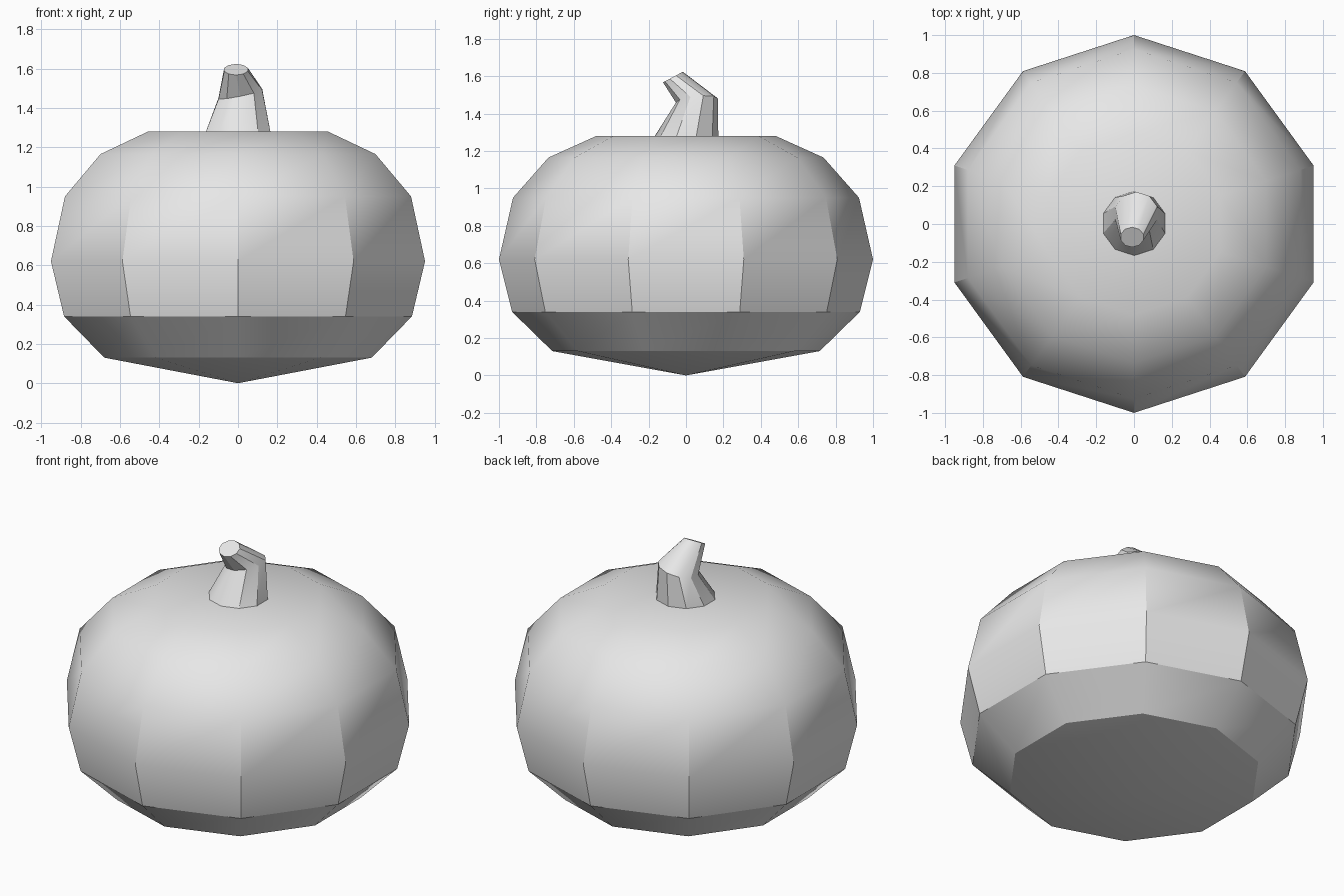
import bpy
import bmesh
from math import cos, sin, pi, radians

cube = bpy.data.objects.get("Cube")
if cube:
    bpy.data.objects.remove(cube, do_unlink=True)

SIDES = 10

grey = bpy.data.materials.new("pale grey")
grey.use_nodes = True
colour = (0.8, 0.8, 0.8, 1)
grey.diffuse_color = colour
grey.node_tree.nodes["Principled BSDF"].inputs["Base Color"].default_value = colour


def ring(bm, centre, rx, ry, slope_x=0, slope_y=0):
    """Ten-sided ring, tilted by raising z along x and y."""
    verts = []
    for i in range(SIDES):
        a = pi / 2 + 2 * pi * i / SIDES
        x, y = rx * cos(a), ry * sin(a)
        z = centre[2] + slope_x * x + slope_y * y
        verts.append(bm.verts.new((centre[0] + x, centre[1] + y, z)))
    return verts


def bridge(bm, low, high):
    for i in range(SIDES):
        j = (i + 1) % SIDES
        bm.faces.new((low[i], low[j], high[j], high[i]))


def fan(bm, loop, tip):
    for i in range(SIDES):
        bm.faces.new((loop[i], loop[(i + 1) % SIDES], tip))


def finish(bm, name):
    bmesh.ops.recalc_face_normals(bm, faces=bm.faces)
    mesh = bpy.data.meshes.new(name)
    bm.to_mesh(mesh)
    bm.free()
    mesh.materials.append(grey)
    mesh.shade_smooth()
    mesh.set_sharp_from_angle(angle=radians(30))
    obj = bpy.data.objects.new(name, mesh)
    bpy.context.collection.objects.link(obj)


# Squat gourd body: stacked rings closed by a shallow point below
profile = [(0.715, 0.13), (0.93, 0.34), (1.0, 0.62),
           (0.925, 0.95), (0.735, 1.165), (0.48, 1.28)]
bm = bmesh.new()
rings = [ring(bm, (0, 0, z), r, r) for r, z in profile]
for low, high in zip(rings, rings[1:]):
    bridge(bm, low, high)
fan(bm, rings[0], bm.verts.new((0, 0, 0)))
fan(bm, rings[-1], bm.verts.new((0, 0, 1.28)))
finish(bm, "pumpkin_body")

# Bent stem leaning forward, with a slanted cut end
bm = bmesh.new()
rings = [
    ring(bm, (0, 0, 1.27), 0.175, 0.173),
    ring(bm, (0.012, 0.058, 1.47), 0.117, 0.112, 0.2, 0.1),
    ring(bm, (-0.01, -0.07, 1.595), 0.063, 0.053, 0, 0.53),
]
for low, high in zip(rings, rings[1:]):
    bridge(bm, low, high)
bm.faces.new(rings[0])
bm.faces.new(rings[-1])
finish(bm, "stem")
